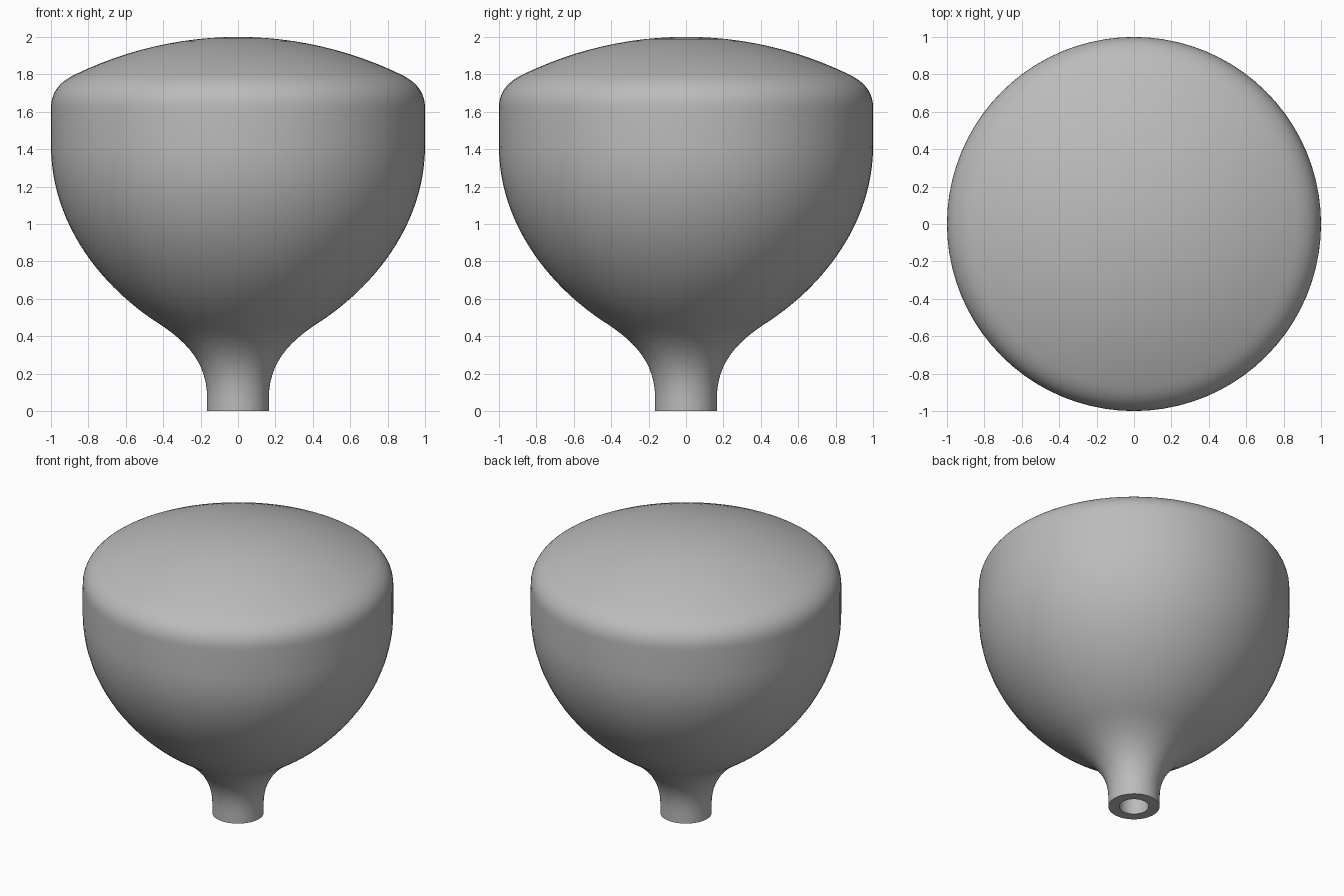
import bpy, bmesh, math
from mathutils import Vector
from mathutils.geometry import interpolate_bezier

cube = bpy.data.objects.get("Cube")
if cube:
    bpy.data.objects.remove(cube, do_unlink=True)

SEGMENTS = 80

# Plain grey plastic
grey = bpy.data.materials.new("plain_grey")
grey.use_nodes = True
colour = (0.5, 0.5, 0.5, 1)
grey.diffuse_color = colour
grey.node_tree.nodes["Principled BSDF"].inputs["Base Color"].default_value = colour


def curve(a, b, c, d, count):
    """Points along a bezier section in the (radius, height) plane."""
    return interpolate_bezier(*[Vector((r, 0, z)) for r, z in (a, b, c, d)], count)


# Blind mounting hole and flat end of the stem
profile = [Vector((r, 0, z)) for r, z in ((0, 0.7), (0.095, 0.7), (0.095, 0), (0.165, 0))]
# Flared neck, bowl, straight band, rounded shoulder
profile += curve((0.165, 0.07), (0.165, 0.27), (0.29, 0.385), (0.45, 0.485), 14)
profile += curve((1, 1.42), (1, 1.01), (0.74, 0.68), (0.45, 0.485), 24)[-2::-1]
profile += curve((1, 1.62), (1, 1.72), (0.935, 1.768), (0.87, 1.8), 12)
# Shallow spherical crown
radius = 1.99
edge = math.asin(0.87 / radius)
for i in range(1, 13):
    angle = edge * (1 - i / 12)
    profile.append(Vector((radius * math.sin(angle), 0, 2 - radius * (1 - math.cos(angle)))))

# Revolve the whole section around the vertical axis
bm = bmesh.new()
verts = [bm.verts.new(p) for p in profile]
edges = [bm.edges.new(pair) for pair in zip(verts, verts[1:])]
bmesh.ops.spin(bm, geom=verts + edges, cent=(0, 0, 0), axis=(0, 0, 1),
               angle=math.tau, steps=SEGMENTS, use_merge=True)
bmesh.ops.remove_doubles(bm, verts=bm.verts, dist=0.0005)
bmesh.ops.recalc_face_normals(bm, faces=bm.faces)
mesh = bpy.data.meshes.new("knob")
bm.to_mesh(mesh)
bm.free()
mesh.materials.append(grey)

knob = bpy.data.objects.new("knob", mesh)
bpy.context.collection.objects.link(knob)
bpy.ops.object.select_all(action="DESELECT")
knob.select_set(True)
bpy.context.view_layer.objects.active = knob
bpy.ops.object.shade_smooth_by_angle(angle=math.radians(35))
